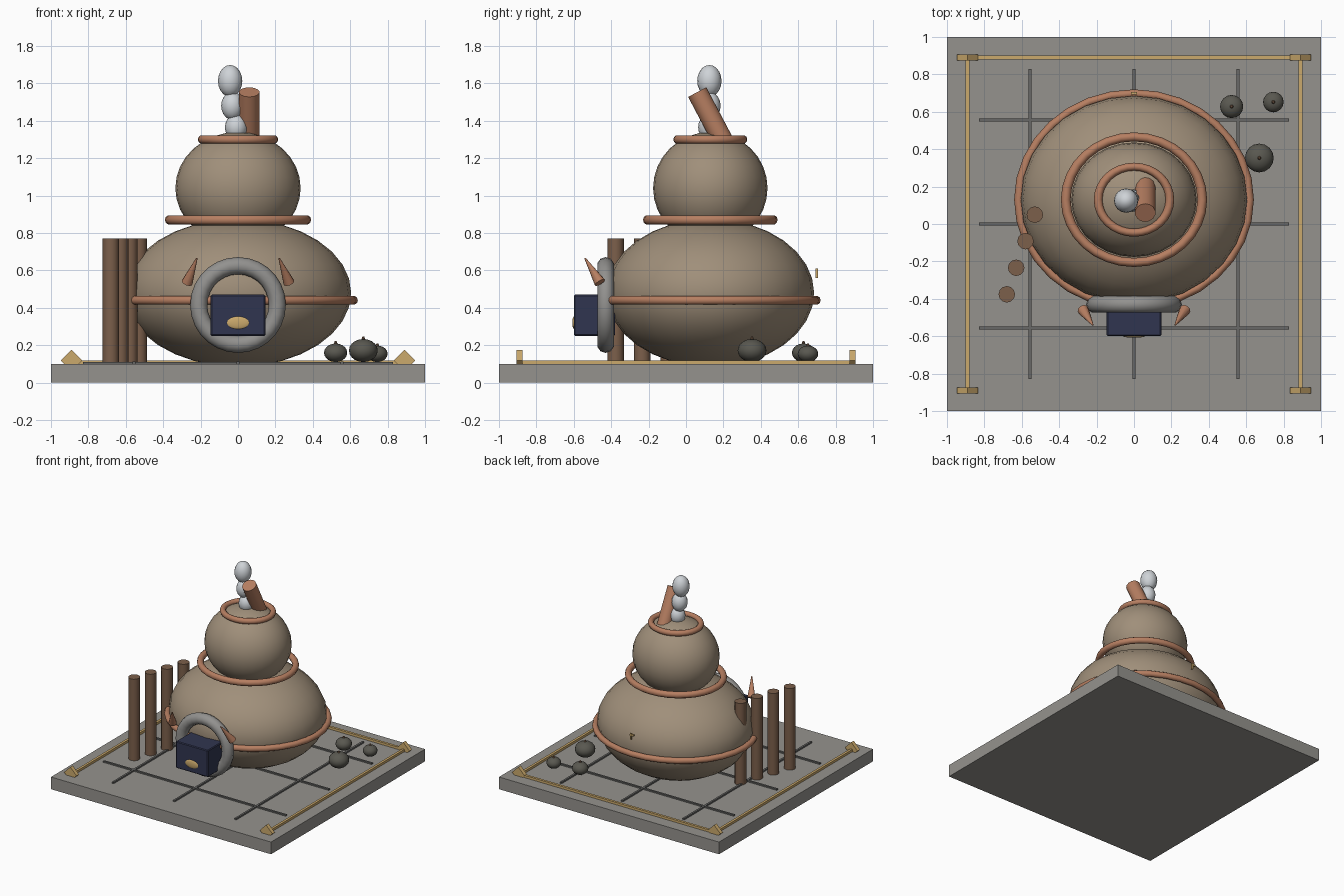
import bpy, math
from mathutils import Vector

if "Cube" in bpy.data.objects:
    bpy.data.objects.remove(bpy.data.objects["Cube"])


def mat(name, r, g, b):
    m = bpy.data.materials.new(name)
    m.diffuse_color = (r, g, b, 1)
    m.use_nodes = True
    m.node_tree.nodes["Principled BSDF"].inputs["Base Color"].default_value = m.diffuse_color
    return m


STONE = mat("stone_grey", .30, .29, .27)
CLAY = mat("taupe_clay", .35, .275, .195)
COPPER = mat("copper", .47, .21, .12)
RIM = mat("rim_grey", .29, .285, .275)
WOOD = mat("dark_brown", .20, .115, .07)
GOLD = mat("gold", .60, .40, .15)
NAVY = mat("navy", .03, .036, .08)
SMOKE = mat("pale_smoke", .62, .65, .68)
ROCK = mat("dark_rock", .10, .097, .08)
GROOVE = mat("groove_grey", .14, .14, .135)


def finish(name, m, smooth=True):
    o = bpy.context.object
    o.name = name
    o.data.materials.append(m)
    if smooth:
        bpy.ops.object.shade_smooth_by_angle(angle=math.radians(40))
    return o


def box(name, m, loc, size, bevel=0):
    bpy.ops.mesh.primitive_cube_add(size=1, location=loc)
    o = finish(name, m, False)
    o.scale = size
    bpy.ops.object.transform_apply(location=False, rotation=False, scale=True)
    if bevel:
        b = o.modifiers.new("bevel", 'BEVEL')
        b.width = bevel
        b.segments = 1
    return o


def ball(name, m, loc, radii, seg=24, rings=14):
    bpy.ops.mesh.primitive_uv_sphere_add(segments=seg, ring_count=rings, location=loc)
    o = finish(name, m)
    o.scale = radii
    return o


def ring(name, m, loc, major, minor, sy=1, rot=(0, 0, 0), seg=32):
    bpy.ops.mesh.primitive_torus_add(location=loc, rotation=rot, major_radius=major,
                                     minor_radius=minor, major_segments=seg, minor_segments=10)
    o = finish(name, m)
    o.scale = (1, sy, 1)
    return o


def rod(name, m, a, b, r1, r2=None, sides=12):
    """Cylinder or cone running from point a to point b."""
    a, b = Vector(a), Vector(b)
    d = b - a
    bpy.ops.mesh.primitive_cone_add(vertices=sides, radius1=r1, radius2=r1 if r2 is None else r2,
                                    depth=d.length, location=(a + b) / 2,
                                    rotation=d.to_track_quat('Z', 'Y').to_euler())
    return finish(name, m)


# Base slab with its grid strips
box("base_slab", STONE, (0, 0, .05), (2, 2, .1))
for i in (-1, 0, 1):
    box("grid_strip_y", GROOVE, (.557 * i, 0, .106), (.016, 1.66, .012))
    box("grid_strip_x", GROOVE, (0, .557 * i, .105), (1.66, .016, .012))

# Gold border rails and diamond corner markers
for s in (-1, 1):
    box("side_rail", GOLD, (.89 * s, 0, .109), (.02, 1.78, .02))
    for t in (-1, 1):
        bpy.ops.mesh.primitive_cylinder_add(vertices=4, radius=.057, depth=.032,
                                            location=(.89 * s, .89 * t, .118),
                                            rotation=(math.pi / 2, 0, 0))
        finish("corner_marker", GOLD, False)
box("back_rail", GOLD, (0, .89, .109), (1.78, .02, .02))

# Two stacked bulbous body parts, slightly flattened front to back
CY = .13
ball("lower_body", CLAY, (0, CY, .48), (.605, .555, .395), 28, 16)
ball("upper_body", CLAY, (0, CY, 1.04), (.335, .306, .30), 28, 16)

# Copper bands
for name, z, major, minor in (("belly_band", .44, .617, .024), ("waist_band", .87, .365, .026),
                              ("top_band", 1.30, .192, .023)):
    ring(name, COPPER, (0, CY, z), major, minor, .92)

# Leaning chimney and rising smoke puffs
rod("chimney", COPPER, (.06, .20, 1.288), (.06, .06, 1.553), .055, sides=14)
for x, z, r, h in ((-.01, 1.365, .06, .07), (-.03, 1.48, .06, .075), (-.042, 1.613, .065, .085)):
    ball("smoke_puff", SMOKE, (x, .125, z), (r, r, h), 16, 10)

# Mouth ring, hopper box and gold badge
ring("mouth_ring", RIM, (0, -.43, .415), .21, .046, rot=(math.pi / 2, 0, 0), seg=28)
box("hopper_box", NAVY, (0, -.49, .36), (.292, .22, .22), .006)
ball("badge", GOLD, (0, -.598, .32), (.062, .01, .034), 16, 8)

# Small horns on both sides of the mouth
for s in (-1, 1):
    rod("horn", COPPER, (.272 * s, -.46, .535), (.22 * s, -.54, .665), .031, .004, 10)

# Row of upright poles on the left
for i in range(4):
    x, y = -.53 - .05 * i, .05 - .142 * i
    rod("pole", WOOD, (x, y, .1), (x, y, .77), .044)

# Squashed round rocks with little tips
for x, y, r in ((.67, .353, .077), (.522, .628, .062), (.745, .652, .055)):
    h = r * .8
    ball("rock", ROCK, (x, y, .11 + h), (r, r, h), 16, 10)
    rod("rock_tip", WOOD, (x, y, .105 + 2 * h), (x, y, .122 + 2 * h), .011, .005, 8)

# Small gold fitting behind the body
box("rear_stem", GOLD, (.01, .70, .585), (.012, .014, .05))
box("rear_tab", GOLD, (.0, .70, .598), (.034, .014, .014))
